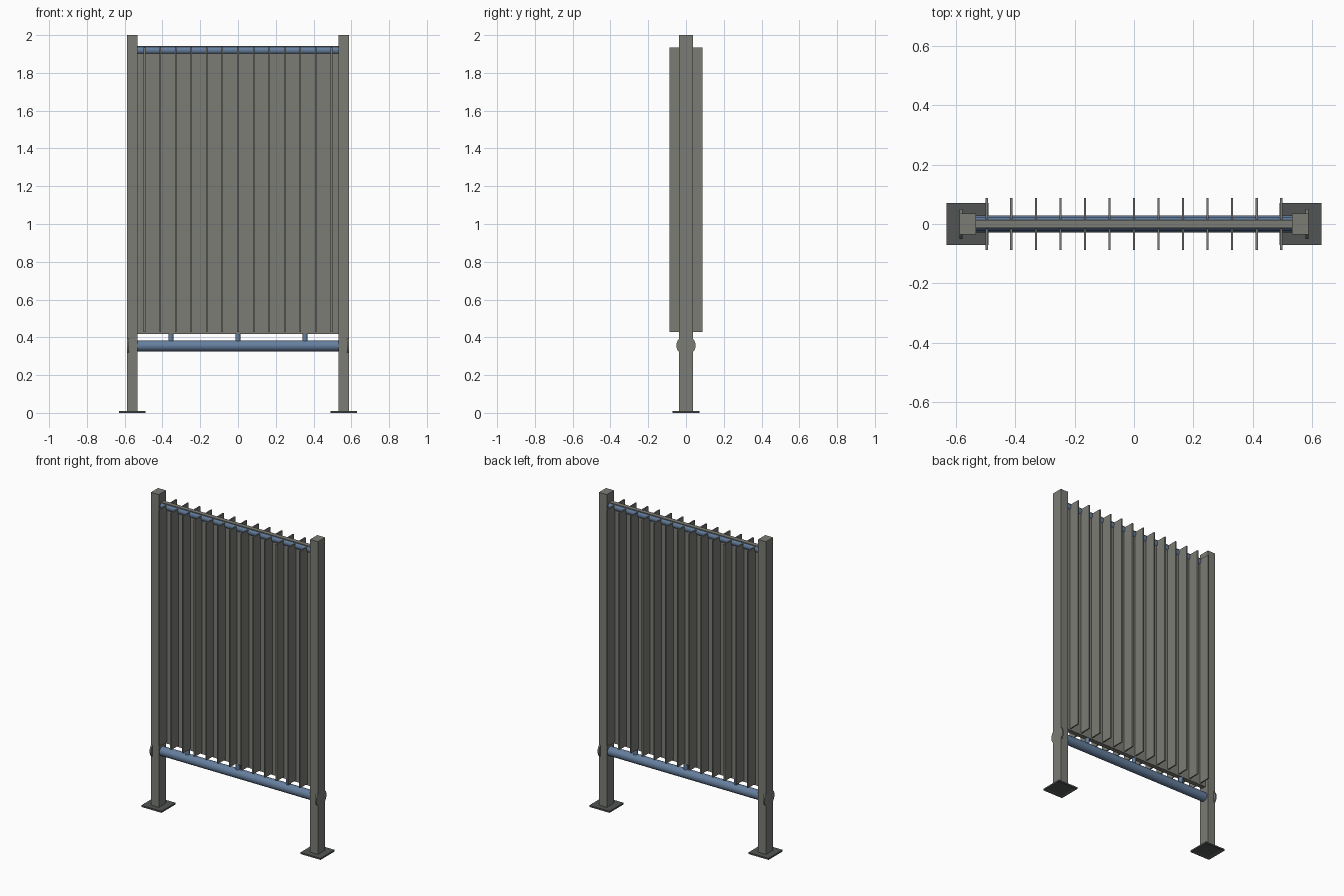
import bpy, bmesh, math
from mathutils import Matrix

if "Cube" in bpy.data.objects:
    bpy.data.objects.remove(bpy.data.objects["Cube"])


def material(name, rgb):
    m = bpy.data.materials.new(name)
    m.diffuse_color = (*rgb, 1.0)
    m.use_nodes = True
    m.node_tree.nodes["Principled BSDF"].inputs["Base Color"].default_value = m.diffuse_color
    return m


GREY = material("warm_grey", (0.20, 0.20, 0.18))
DARK = material("dark_grey", (0.085, 0.09, 0.09))
BLUE = material("steel_blue", (0.13, 0.21, 0.34))


def finish(name, bm, mat):
    me = bpy.data.meshes.new(name)
    bm.to_mesh(me)
    bm.free()
    me.materials.append(mat)
    ob = bpy.data.objects.new(name, me)
    bpy.context.collection.objects.link(ob)
    return ob


def box(name, lo, hi, mat, recess=0.0):
    bm = bmesh.new()
    size = [h - l for l, h in zip(lo, hi)]
    mid = [(h + l) / 2 for l, h in zip(lo, hi)]
    bmesh.ops.create_cube(bm, size=1, matrix=Matrix.Translation(mid) @ Matrix.Diagonal((*size, 1)))
    if recess:  # hollow out the underside
        bm.normal_update()
        under = [f for f in bm.faces if f.normal.z < -0.9]
        bmesh.ops.inset_region(bm, faces=under, thickness=recess, depth=0)
        for v in under[0].verts:
            v.co.z += 0.006
    return finish(name, bm, mat)


def rod(name, centre, radius, length, mat, axis="X"):
    bm = bmesh.new()
    turn = Matrix.Rotation(math.pi / 2, 4, "Y") if axis == "X" else Matrix()
    bmesh.ops.create_cone(bm, cap_ends=True, segments=32, radius1=radius, radius2=radius,
                          depth=length, matrix=Matrix.Translation(centre) @ turn)
    ob = finish(name, bm, mat)
    bpy.ops.object.select_all(action="DESELECT")
    ob.select_set(True)
    bpy.context.view_layer.objects.active = ob
    bpy.ops.object.shade_smooth_by_angle(angle=math.radians(40))
    return ob


# Posts, base plates and round end caps on both sides
for side, s in (("left", -1), ("right", 1)):
    x = 0.56 * s
    box(f"{side}_post", (x - 0.0275, -0.036, 0.008), (x + 0.0275, 0.036, 2.0), GREY)
    box(f"{side}_base_plate", (x - 0.071, -0.071, 0), (x + 0.071, 0.071, 0.01), DARK, recess=0.025)
    rod(f"{side}_end_cap", (0.582 * s, 0, 0.357), 0.051, 0.010, GREY)

# Flat panel with vertical fins through it
box("panel", (-0.535, -0.014, 0.418), (0.535, 0.014, 1.943), GREY)
for i in range(13):
    x = (i - 6) * 0.0825
    box(f"fin_{i + 1}", (x - 0.004, -0.087, 0.428), (x + 0.004, 0.087, 1.934), GREY)

# Horizontal tubes and the short struts under the panel
rod("top_rail", (0, 0, 1.92), 0.0225, 1.07, BLUE)
rod("bottom_rail", (0, 0, 0.355), 0.029, 1.07, BLUE)
for i in (-1, 0, 1):
    rod(f"strut_{i + 2}", (0.355 * i, 0, 0.40), 0.013, 0.05, BLUE, axis="Z")
